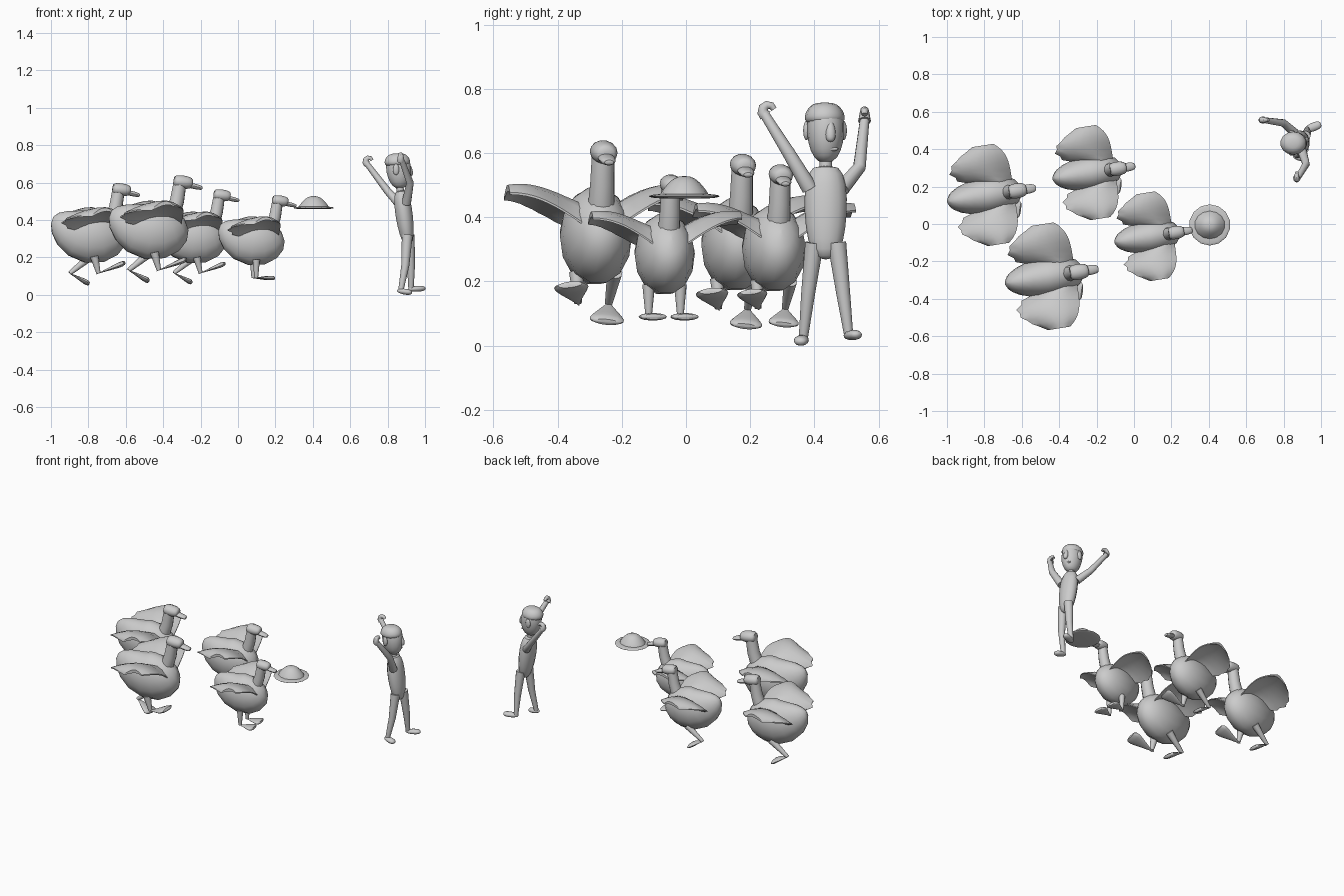
import bpy, bmesh
from math import sin, cos, pi, tau, radians
from mathutils import Vector, Matrix

cube = bpy.data.objects.get("Cube")
if cube:
    bpy.data.objects.remove(cube, do_unlink=True)

tone = (0.6, 0.6, 0.6, 1)
grey = bpy.data.materials.new("plain_grey")
grey.use_nodes = True
grey.diffuse_color = tone
grey.node_tree.nodes["Principled BSDF"].inputs["Base Color"].default_value = tone


def skin(name, rings, matrix):
    """Skin equal-length point rings into a closed, smoothly shaded object."""
    bm = bmesh.new()
    loops = [[bm.verts.new(point) for point in ring] for ring in rings]
    for near, far in zip(loops, loops[1:]):
        for i in range(len(near)):
            bm.faces.new((near[i - 1], near[i], far[i], far[i - 1]))
    bm.faces.new(loops[0])
    bm.faces.new(loops[-1])
    bm.transform(matrix)
    bmesh.ops.recalc_face_normals(bm, faces=bm.faces)
    mesh = bpy.data.meshes.new(name)
    bm.to_mesh(mesh)
    bm.free()
    mesh.materials.append(grey)
    obj = bpy.data.objects.new(name, mesh)
    bpy.context.collection.objects.link(obj)
    bpy.ops.object.select_all(action='DESELECT')
    obj.select_set(True)
    bpy.context.view_layer.objects.active = obj
    bpy.ops.object.shade_smooth_by_angle(angle=radians(40))


def loft(name, centres, sizes, matrix, side, sides=12):
    """Elliptical sections of given half width and half height along a path."""
    rings = []
    last = len(centres) - 1
    for i, (centre, (width, height)) in enumerate(zip(centres, sizes)):
        along = (centres[min(i + 1, last)] - centres[max(i - 1, 0)]).normalized()
        across = (side - along * side.dot(along)).normalized()
        up = along.cross(across)
        turns = [tau * k / sides for k in range(sides)]
        rings.append([centre + across * width * cos(a) + up * height * sin(a) for a in turns])
    skin(name, rings, matrix)


X, Y, Z = (Vector(axis) for axis in Matrix.Identity(3))
HERE = Matrix.Identity(4)


def blob(name, start, end, width, height, skew=1, power=1, sag=0, matrix=HERE):
    """Egg shape between two points; skew shifts its fullest part to the end."""
    start, end = Vector(start), Vector(end)
    centres, sizes = [], []
    steps = 10
    for k in range(steps + 1):
        t = (1 - cos(pi * k / steps)) / 2
        full = max(sin(pi * (k / steps) ** skew), 0.02) ** power
        centres.append(start.lerp(end, t) - Z * sag * sin(pi * t))
        sizes.append((width * full, height * full))
    loft(name, centres, sizes, matrix, Y, sides=14)


def limb(name, path, first, final, side=Y, matrix=HERE):
    """Round tube through a few points, tapering evenly."""
    last = len(path) - 1
    radii = [first + (final - first) * i / last for i in range(last + 1)]
    loft(name, [Vector(p) for p in path], [(r, r) for r in radii], matrix, side)


def wing(name, sign, matrix):
    """Raised, cambered wing with a toothed feather edge."""
    rings, stations, chord = [], 10, 6
    for k in range(stations + 1):
        t = k / stations
        y = sign * (0.05 + 0.185 * t)
        lead = 0.14 - 0.06 * t ** 4
        trail = -0.02 - 0.12 * sin(pi * t ** 0.85) - 0.012 * cos(pi * k) * (1 - t)
        lift = 0.315 + 0.08 * sin(pi * t / 2)
        top, under = [], []
        for j in range(chord + 1):
            back = j / chord
            x = lead + (trail - lead) * back
            middle = lift - 0.015 * back + (0.045 - 0.025 * t) * sin(pi * back ** 0.8)
            thick = 0.003 + (0.016 - 0.01 * t) * sin(pi * back)
            top.append(Vector((x, y, middle + thick)))
            under.append(Vector((x, y, middle - thick)))
        rings.append(top + under[::-1])
    skin(name, rings, matrix)


def goose(name, place, size, walking=True):
    m = Matrix.Translation(place) @ Matrix.Rotation(radians(9), 4, 'Z') @ Matrix.Scale(size, 4)
    blob(name + "_body", (-0.165, 0, 0.375), (0.165, 0, 0.335), 0.092, 0.13,
         skew=1.15, power=0.9, sag=0.07, matrix=m)
    limb(name + "_neck", [(0.11, 0, 0.36), (0.13, 0, 0.42), (0.145, 0, 0.51)],
         0.035, 0.029, matrix=m)
    blob(name + "_head", (0.115, 0, 0.507), (0.2, 0, 0.497), 0.035, 0.03, skew=0.9,
         power=0.4, matrix=m)
    blob(name + "_beak", (0.16, 0, 0.495), (0.245, 0, 0.475), 0.022, 0.012, power=0.5, matrix=m)
    for sign, label in ((1, "_left_"), (-1, "_right_")):
        wing(name + label + "wing", sign, m)
        # the stride sets the heel and toe
        hip = Vector((0.02, sign * 0.05, 0.19))
        if not walking:
            heel, toe = hip - Z * 0.1, hip + X * 0.1 - Z * 0.1
        elif sign > 0:
            heel, toe = hip - X * 0.1 - Z * 0.08, hip - X * 0.01 - Y * 0.02 - Z * 0.13
        else:
            heel, toe = hip + X * 0.02 - Z * 0.08, hip + X * 0.14 - Y * 0.04 - Z * 0.03
        limb(name + label + "leg", [hip, hip.lerp(heel, 0.5), heel], 0.02, 0.01, matrix=m)
        blob(name + label + "foot", heel.lerp(toe, -0.1), toe, 0.045, 0.012,
             skew=2.4, power=0.8, matrix=m)


goose("lead_goose", (0.07, -0.07, 0), 1, walking=False)
goose("front_goose", (-0.48, -0.285, 0), 1.2)
goose("rear_goose", (-0.8, 0.15, -0.01), 1.14)
goose("far_goose", (-0.25, 0.27, 0), 1.06)

# hat held in the leading beak
blob("hat_brim", (0.405, -0.005, 0.458), (0.405, -0.005, 0.473), 0.11, 0.11, power=0.5)
blob("hat_crown", (0.405, -0.005, 0.465), (0.405, -0.005, 0.528), 0.075, 0.082,
     skew=0.4, power=0.7)

# man: torso, neck and head
blob("man_torso", (0.91, 0.435, 0.27), (0.87, 0.435, 0.56), 0.066, 0.047, skew=1.2, power=0.5)
limb("man_neck", [(0.87, 0.435, 0.54), (0.86, 0.435, 0.61)], 0.02, 0.02)
blob("man_head", (0.87, 0.435, 0.57), (0.85, 0.435, 0.755), 0.058, 0.068, skew=1.15, power=0.65)
blob("man_hair", (0.853, 0.432, 0.69), (0.85, 0.432, 0.757), 0.062, 0.07, skew=0.7, power=0.6)
blob("man_nose", (0.925, 0.45, 0.635), (0.912, 0.45, 0.7), 0.016, 0.015, skew=0.8)
blob("man_mouth", (0.905, 0.445, 0.605), (0.905, 0.445, 0.62), 0.03, 0.01)

# raised arms, curled hands, ears
for sign, label in ((1, "left_"), (-1, "right_")):
    ear = Vector((0.845, 0.433 + sign * 0.058, 0.64))
    blob(label + "ear", ear, ear + Z * 0.06, 0.01, 0.017)
    if sign > 0:
        path = [(0.86, 0.485, 0.49), (0.8, 0.54, 0.555), (0.69, 0.556, 0.7)]
        palm, outward, side = Vector((0.7, 0.556, 0.715)), -X, Y
    else:
        path = [(0.9, 0.385, 0.49), (0.92, 0.32, 0.6), (0.875, 0.245, 0.72)]
        palm, outward, side = Vector((0.87, 0.257, 0.732)), -Y, X
    limb(label + "arm", path, 0.025, 0.015, side)
    bends = [radians(a) for a in range(-60, 200, 45)]
    limb(label + "hand", [palm + (outward * cos(a) + Z * sin(a)) * 0.018 for a in bends],
         0.02, 0.009, side)

# striding legs and feet
limb("right_leg", [(0.905, 0.4, 0.32), (0.895, 0.38, 0.16), (0.87, 0.365, 0.02)], 0.029, 0.014)
limb("left_leg", [(0.915, 0.47, 0.32), (0.925, 0.49, 0.16), (0.925, 0.507, 0.03)], 0.029, 0.014)
blob("right_foot", (0.85, 0.365, 0.023), (0.93, 0.355, 0.012), 0.023, 0.016, skew=1.2, power=0.7)
blob("left_foot", (0.91, 0.5, 0.03), (1, 0.535, 0.035), 0.023, 0.016, skew=1.2, power=0.7)
